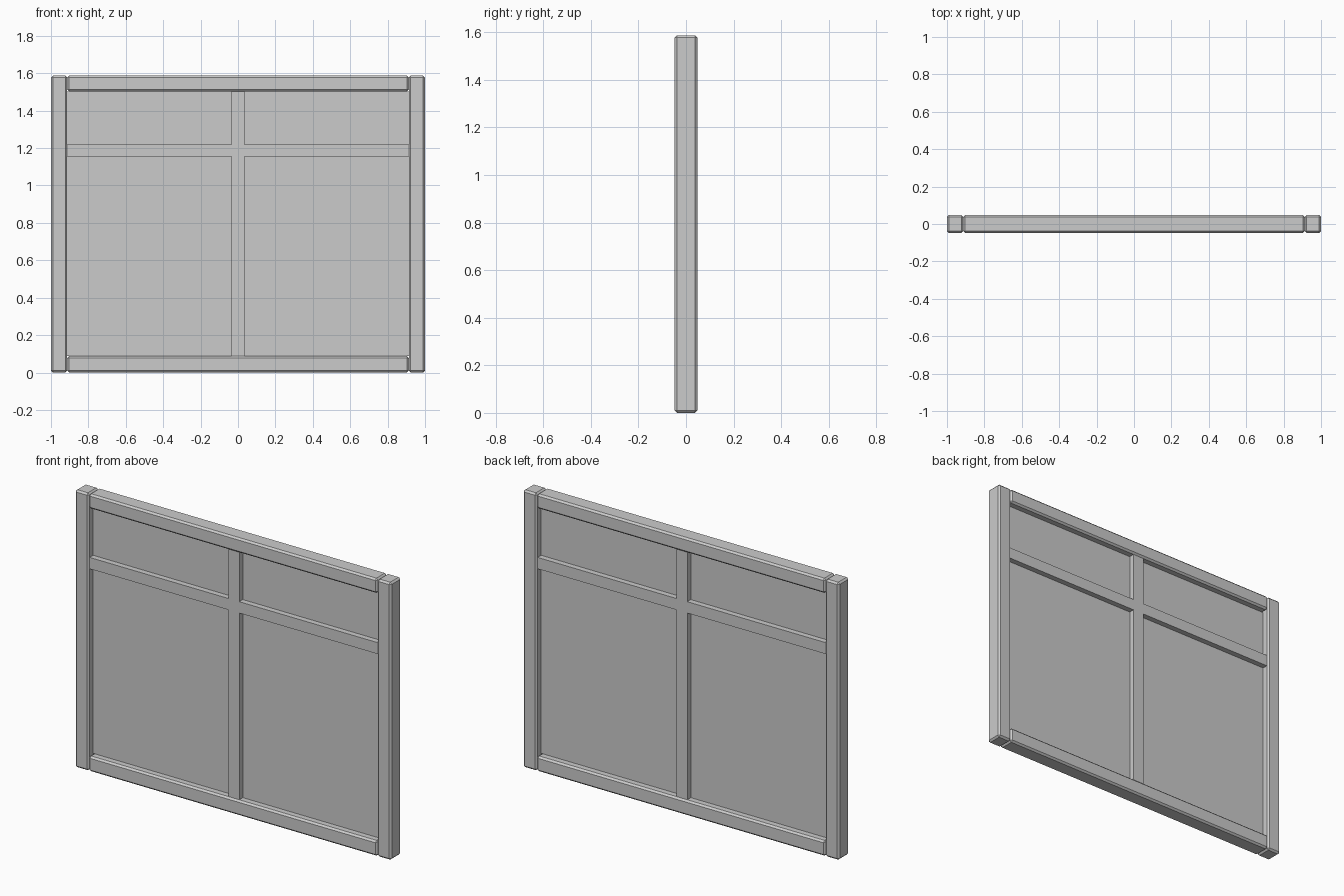
import bpy, bmesh

if "Cube" in bpy.data.objects:
    bpy.data.objects.remove(bpy.data.objects["Cube"])

W, H, D = 1.0, 1.587, 0.048      # half width, height, half depth
POST_IN, RAIL = 0.913, 0.087     # inner post edge, rail height
BAR = 0.038                      # half depth of glazing bars


def prism(name, outline, depth, bevel=0.0):
    """Extrude an x-z outline symmetrically along y, with optional chamfer."""
    bm = bmesh.new()
    face = bm.faces.new([bm.verts.new((x, -depth, z)) for x, z in outline])
    ext = bmesh.ops.extrude_face_region(bm, geom=[face], use_keep_orig=True)
    moved = [g for g in ext["geom"] if isinstance(g, bmesh.types.BMVert)]
    bmesh.ops.translate(bm, verts=moved, vec=(0, 2 * depth, 0))
    bmesh.ops.recalc_face_normals(bm, faces=bm.faces)
    if bevel:
        bmesh.ops.bevel(bm, geom=bm.edges[:], offset=bevel, segments=1,
                        affect='EDGES')
    mesh = bpy.data.meshes.new(name)
    bm.to_mesh(mesh)
    bm.free()
    obj = bpy.data.objects.new(name, mesh)
    bpy.context.collection.objects.link(obj)
    return obj


def rect(x0, x1, z0, z1):
    return [(x0, z0), (x1, z0), (x1, z1), (x0, z1)]


# Chamfered outer frame
prism("left_post", rect(-W, -POST_IN, 0, H), D, 0.01)
prism("right_post", rect(POST_IN, W, 0, H), D, 0.01)
prism("bottom_rail", rect(-POST_IN, POST_IN, 0, RAIL), D, 0.01)
prism("top_rail", rect(-POST_IN, POST_IN, H - RAIL + 0.003, H), D, 0.01)

# Cross-shaped glazing bars in one piece
a, lo, hi = 0.035, 1.155, 1.22
z0, z1 = RAIL, H - RAIL + 0.003
prism("glazing_bars", [
    (-a, z0), (a, z0), (a, lo), (POST_IN, lo), (POST_IN, hi), (a, hi),
    (a, z1), (-a, z1), (-a, hi), (-POST_IN, hi), (-POST_IN, lo), (-a, lo)], BAR)

# Thin glass pane
prism("glass_pane", rect(-POST_IN, POST_IN, z0, z1), 0.006)
